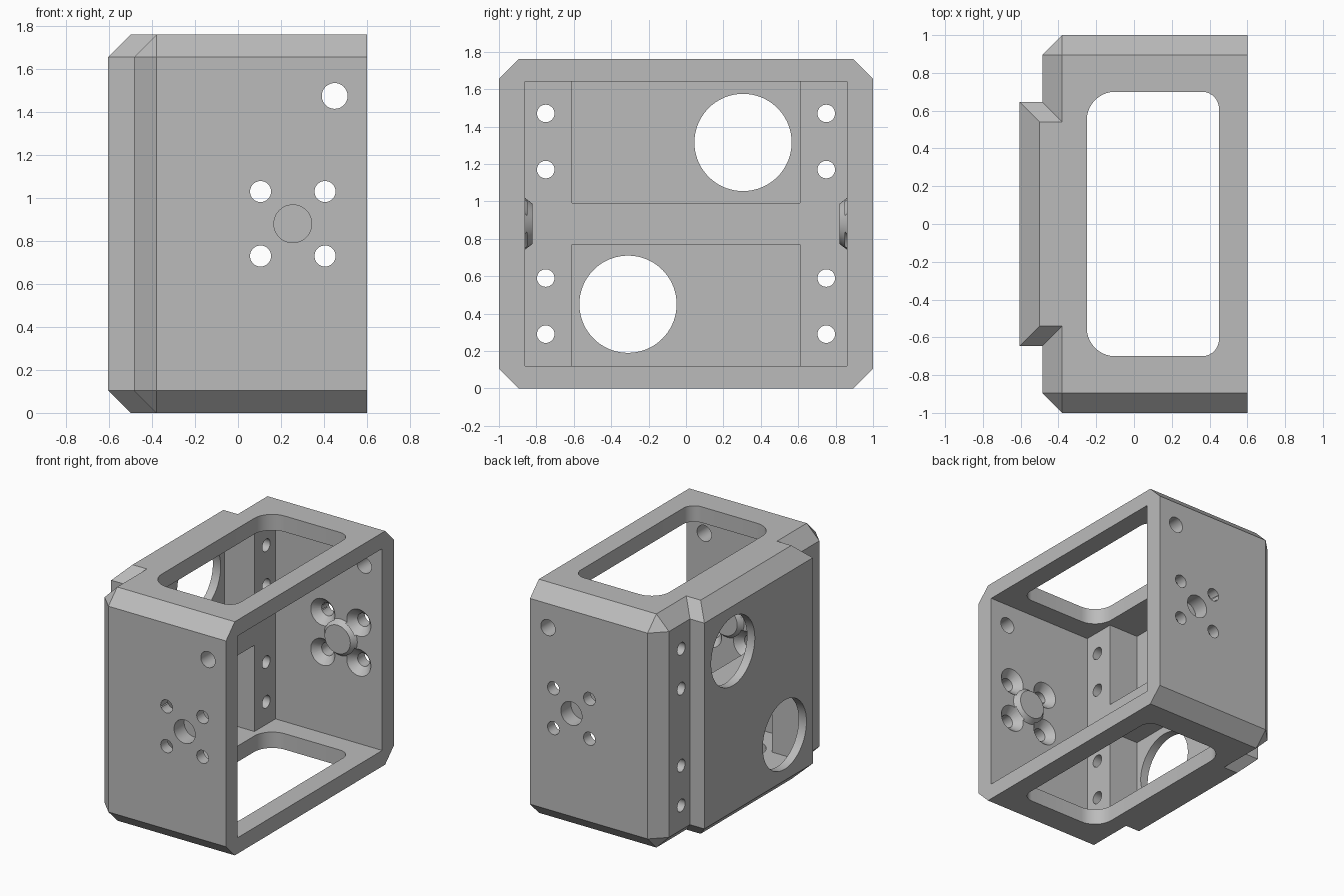
import bpy, bmesh, math
from mathutils import Matrix, Vector

if "Cube" in bpy.data.objects:
    bpy.data.objects.remove(bpy.data.objects["Cube"], do_unlink=True)

HEIGHT, MID, CHAMFER = 1.76, 0.88, 0.105
grey = bpy.data.materials.new("machined grey")
grey.use_nodes = True
grey.diffuse_color = (0.5, 0.5, 0.5, 1)
grey.node_tree.nodes["Principled BSDF"].inputs["Base Color"].default_value = (0.5, 0.5, 0.5, 1)


def add(name, bm):
    bmesh.ops.recalc_face_normals(bm, faces=bm.faces)
    mesh = bpy.data.meshes.new(name)
    bm.to_mesh(mesh)
    bm.free()
    mesh.materials.append(grey)
    obj = bpy.data.objects.new(name, mesh)
    bpy.context.scene.collection.objects.link(obj)
    return obj


def box(name, x, y, z, bevels=()):
    """Box between ranges; bevels are (edge rule, width, segments)."""
    bm = bmesh.new()
    bmesh.ops.create_cube(bm, size=1)
    for v in bm.verts:
        v.co = [r[0] if c < 0 else r[1] for c, r in zip(v.co, (x, y, z))]
    for rule, width, segments in bevels:
        edges = [e for e in bm.edges if rule(*[v.co for v in e.verts])]
        bmesh.ops.bevel(bm, geom=edges, offset=width, segments=segments,
                        profile=0.5, affect='EDGES')
    return add(name, bm)


def rod(name, start, end, r1, r2=None, sides=48):
    """Cylinder or cone between two points."""
    a, b = Vector(start), Vector(end)
    turn = (b - a).to_track_quat('Z', 'Y').to_matrix().to_4x4()
    bm = bmesh.new()
    bmesh.ops.create_cone(bm, cap_ends=True, segments=sides, radius1=r1,
                          radius2=r1 if r2 is None else r2, depth=(b - a).length,
                          matrix=Matrix.Translation((a + b) / 2) @ turn)
    return add(name, bm)


helpers = []


def combine(tool, operation='DIFFERENCE'):
    tool.hide_render = True
    mod = housing.modifiers.new(tool.name, 'BOOLEAN')
    mod.operation, mod.solver, mod.object = operation, 'EXACT', tool
    helpers.append(tool)


# Outer shell, chamfered everywhere but round the open side
housing = box("housing", (-0.485, 0.6), (-1, 1), (0, HEIGHT),
              [(lambda a, b: min(a.x, b.x) < 0, CHAMFER, 1)])

# Raised panel on the closed side
def panel_edge(a, b):
    return abs(a.z - b.z) < 0.01 and min(a.x, b.x) < -0.5

combine(box("raised_panel", (-0.605, -0.28), (-0.645, 0.645), (0, HEIGHT),
            [(panel_edge, CHAMFER, 1)]), 'UNION')

# Main cavity and the two deeper pockets
combine(box("cavity", (-0.29, 0.8), (-0.86, 0.86), (0.12, 1.64)))
for z in ((0.12, 0.77), (0.99, 1.64)):
    combine(box("pocket", (-0.54, -0.2), (-0.61, 0.61), z))

# Rounded windows through top and bottom
def upright(a, b, side):
    return abs(a.z - b.z) > 1 and (a.x - 0.1) * side > 0.3 and (b.x - 0.1) * side > 0.3

combine(box("window", (-0.25, 0.45), (-0.7, 0.7), (-0.2, 2),
            [(lambda a, b: upright(a, b, -1), 0.15, 10),
             (lambda a, b: upright(a, b, 1), 0.09, 10)]))

# Large openings in the raised panel
for y, z in ((0.305, 1.315), (-0.31, 0.45)):
    combine(rod("large_opening", (-0.8, y, z), (-0.4, y, z), 0.26, sides=72))

# Rows of mounting holes beside the panel
for y in (-0.75, 0.75):
    for z in (0.29, 0.59, 1.17, 1.47):
        combine(rod("mounting_hole", (-0.7, y, z), (-0.1, y, z), 0.047, sides=32))

# Both side walls: boss, blind hole, countersunk screw holes, corner hole
for s in (-1, 1):
    combine(rod("boss", (0.255, s * 0.87, MID), (0.255, s * 0.82, MID), 0.145, 0.107), 'UNION')
    combine(rod("blind_hole", (0.255, s * 1.1, MID), (0.255, s * 0.88, MID), 0.088))
    combine(rod("corner_hole", (0.45, s * 1.1, 1.475), (0.45, s * 0.7, 1.475), 0.06))
    for dx in (-0.15, 0.15):
        for dz in (-0.15, 0.15):
            x, z = 0.255 + dx, MID + dz
            combine(rod("screw_hole", (x, s * 1.1, z), (x, s * 0.7, z), 0.049))
            combine(rod("countersink", (x, s * 0.92, z), (x, s * 0.85, z), 0.045, 0.11))

# Apply the cuts and remove the helpers
bpy.context.view_layer.update()
graph = bpy.context.evaluated_depsgraph_get()
result = bpy.data.meshes.new_from_object(housing.evaluated_get(graph))
housing.modifiers.clear()
housing.data = result
for h in helpers:
    bpy.data.objects.remove(h, do_unlink=True)
result.materials.clear()
result.materials.append(grey)
for p in result.polygons:
    p.material_index = 0

bpy.ops.object.select_all(action='DESELECT')
housing.select_set(True)
bpy.context.view_layer.objects.active = housing
bpy.ops.object.shade_smooth_by_angle(angle=math.radians(25))
